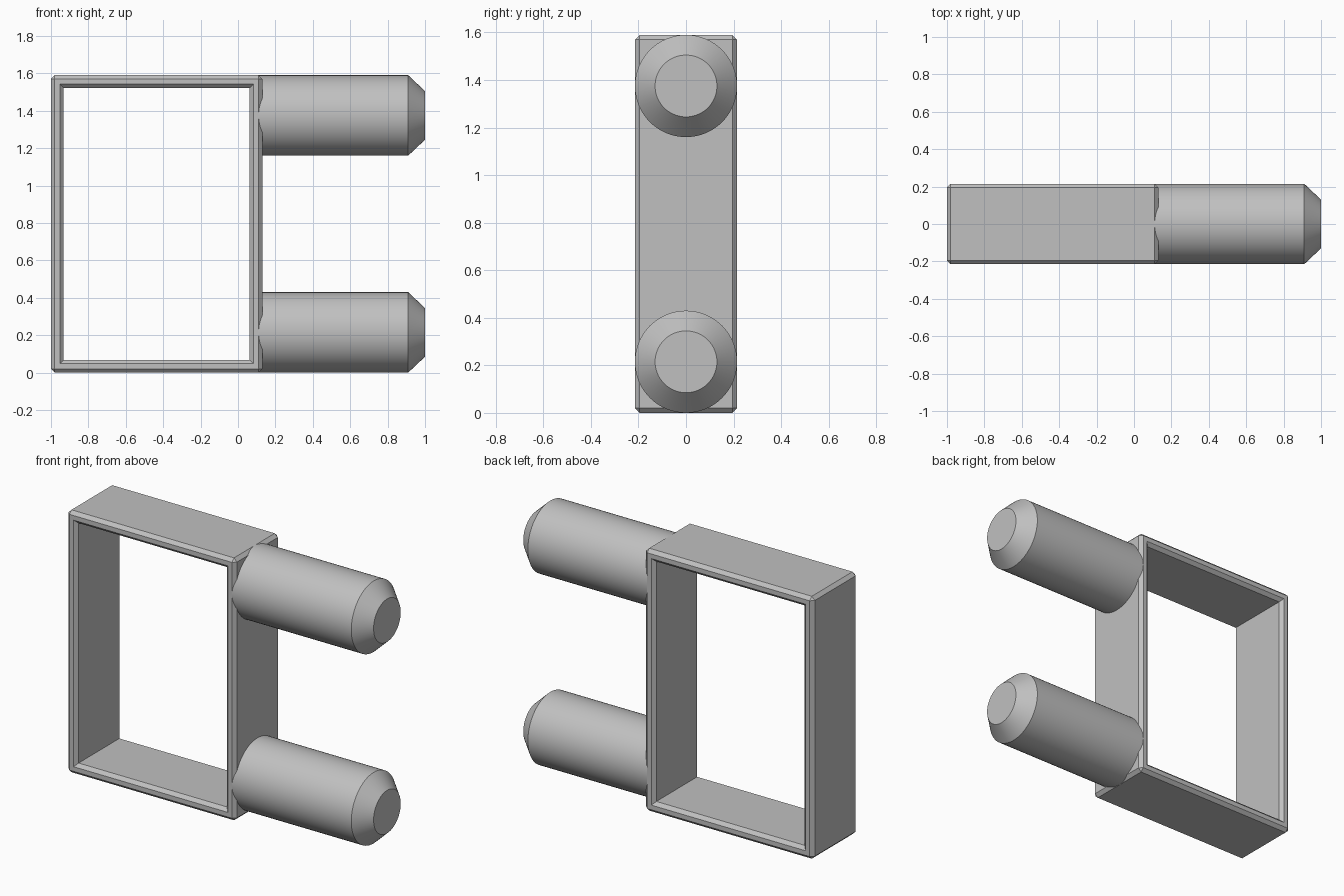
import bpy
import bmesh
import math
from mathutils import Matrix, Vector

old = bpy.data.objects.get("Cube")
if old:
    bpy.data.objects.remove(old, do_unlink=True)

# Overall dimensions
LEFT, RIGHT, HEIGHT, HALF_DEPTH = -1.0, 0.13, 1.59, 0.215
WALL, CHAMFER = 0.068, 0.02
PIN_RADIUS, TIP_RADIUS = 0.215, 0.13

grey = bpy.data.materials.new("plain grey")
grey.use_nodes = True
colour = (0.53, 0.53, 0.53, 1)
grey.diffuse_color = colour
grey.node_tree.nodes["Principled BSDF"].inputs["Base Color"].default_value = colour


def make_object(name, bm):
    bmesh.ops.recalc_face_normals(bm, faces=bm.faces)
    mesh = bpy.data.meshes.new(name)
    bm.to_mesh(mesh)
    bm.free()
    mesh.materials.append(grey)
    obj = bpy.data.objects.new(name, mesh)
    bpy.context.collection.objects.link(obj)
    return obj


def activate(obj):
    bpy.ops.object.select_all(action='DESELECT')
    obj.select_set(True)
    bpy.context.view_layer.objects.active = obj


def loft(name, rings):
    """Skin equal-length rings of points and cap both ends."""
    bm = bmesh.new()
    loops = [[bm.verts.new(p) for p in ring] for ring in rings]
    for a, b in zip(loops, loops[1:]):
        for i in range(len(a)):
            j = (i + 1) % len(a)
            bm.faces.new((a[i], a[j], b[j], b[i]))
    bm.faces.new(loops[0])
    bm.faces.new(loops[-1])
    return make_object(name, bm)


# Frame block with every outer edge chamfered
bm = bmesh.new()
centre = Vector(((LEFT + RIGHT) / 2, 0, HEIGHT / 2))
size = Vector((RIGHT - LEFT, 2 * HALF_DEPTH, HEIGHT))
bmesh.ops.create_cube(bm, size=1, matrix=Matrix.Translation(centre) @ Matrix.Diagonal(size).to_4x4())
bmesh.ops.bevel(bm, geom=bm.edges[:], offset=CHAMFER, segments=1, affect='EDGES')
frame = make_object("frame", bm)


# Opening cutter, flared at the front and back to chamfer the inner rims
def opening(y, inset):
    x0, x1, z0, z1 = LEFT + inset, RIGHT - inset, inset, HEIGHT - inset
    return [(x0, y, z0), (x1, y, z0), (x1, y, z1), (x0, y, z1)]


flare = 2 * CHAMFER
sections = [(-HALF_DEPTH - CHAMFER, WALL - flare), (-HALF_DEPTH + CHAMFER, WALL),
            (HALF_DEPTH - CHAMFER, WALL), (HALF_DEPTH + CHAMFER, WALL - flare)]
cutter = loft("opening_cutter", [opening(y, inset) for y, inset in sections])
cutter.hide_render = True

cut = frame.modifiers.new("opening", 'BOOLEAN')
cut.operation = 'DIFFERENCE'
cut.solver = 'EXACT'
cut.object = cutter
activate(frame)
bpy.ops.object.modifier_apply(modifier=cut.name)
bpy.data.objects.remove(cutter, do_unlink=True)

# Round pins with tapered tips, rooted inside the frame wall
profile = [(0.1, PIN_RADIUS), (0.91, PIN_RADIUS), (1.0, TIP_RADIUS)]
angles = [math.tau * i / 64 for i in range(64)]
for name, z in (("lower_pin", PIN_RADIUS), ("upper_pin", HEIGHT - PIN_RADIUS)):
    pin = loft(name, [[(x, r * math.cos(a), z + r * math.sin(a)) for a in angles] for x, r in profile])
    activate(pin)
    bpy.ops.object.shade_smooth_by_angle(angle=math.radians(30))
